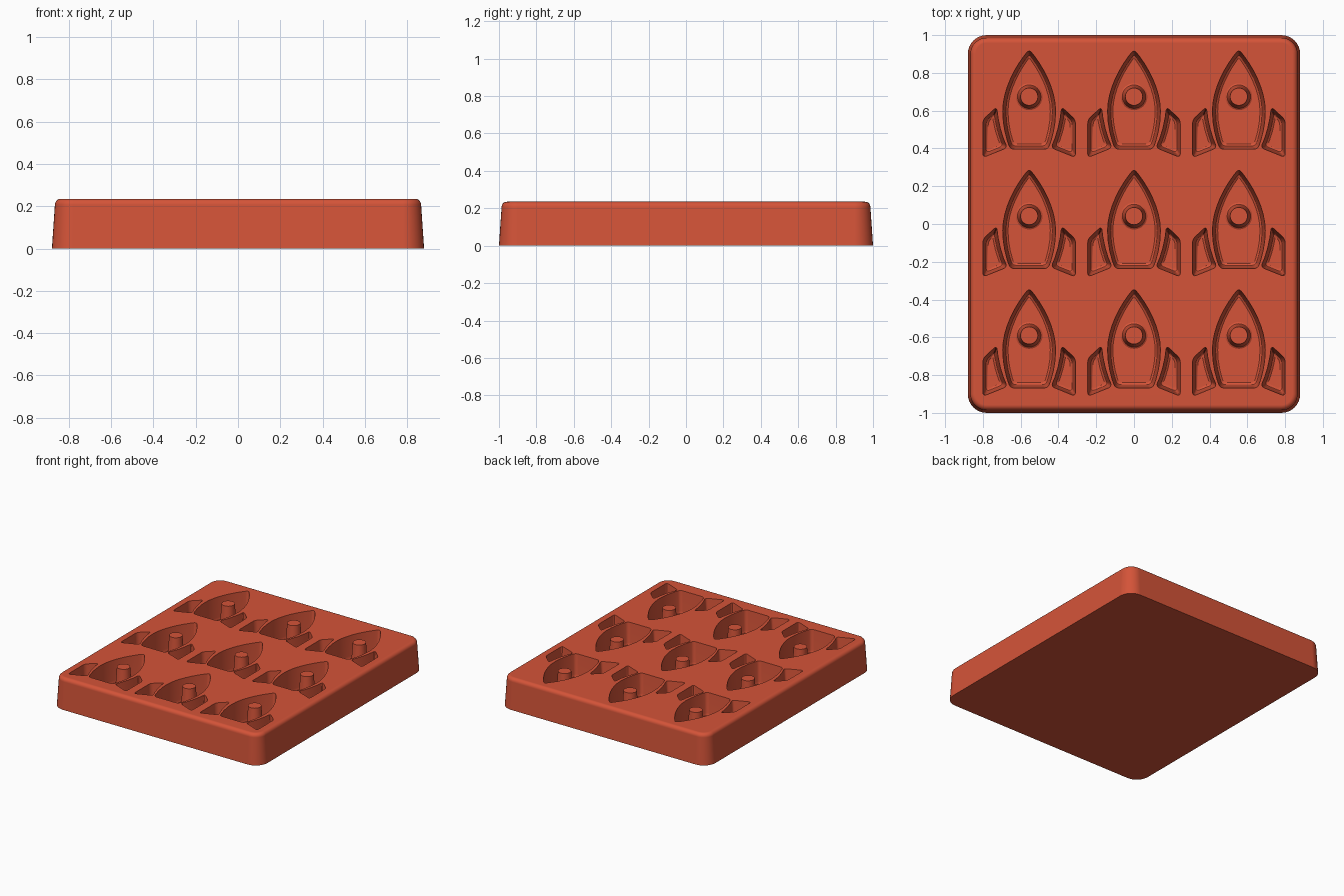
import bpy, bmesh, math
from mathutils import Vector
from mathutils.geometry import interpolate_bezier

TOP, FLOOR = 0.235, 0.06
COL_STEP, ROW_STEP = 0.555, 0.632
POST_Y = 0.042

if "Cube" in bpy.data.objects:
    bpy.data.objects.remove(bpy.data.objects["Cube"])

# Single red-orange silicone colour
red = bpy.data.materials.new("red_orange")
red.use_nodes = True
red.diffuse_color = (0.66, 0.088, 0.04, 1)
red.node_tree.nodes["Principled BSDF"].inputs["Base Color"].default_value = red.diffuse_color


def bezier(a, b, c, d, segments):
    pts = [Vector(p).to_3d() for p in (a, b, c, d)]
    return [p.to_2d() for p in interpolate_bezier(*pts, segments + 1)]


def inset(pts, dist):
    """Move a counter-clockwise outline inward with mitred corners."""
    out = []
    for i, p in enumerate(pts):
        e1 = (p - pts[i - 1]).normalized()
        e2 = (pts[(i + 1) % len(pts)] - p).normalized()
        n1, n2 = Vector((-e1.y, e1.x)), Vector((-e2.y, e2.x))
        out.append(p + (n1 + n2) * dist / (1 + n1.dot(n2)))
    return out


def round_corners(pts, radius, steps=4):
    """Replace sharp corners of an outline with short curves."""
    out = []
    for i, p in enumerate(pts):
        a, b = pts[i - 1] - p, pts[(i + 1) % len(pts)] - p
        if math.pi - a.angle(b) < math.radians(24):
            out.append(p)
            continue
        s = p + a.normalized() * min(radius, a.length * 0.45)
        e = p + b.normalized() * min(radius, b.length * 0.45)
        out += bezier(s, s.lerp(p, 0.6), e.lerp(p, 0.6), e, steps)
    return out


def loft(bm, rings):
    """Closed solid through matching rings of 3D points."""
    loops = [[bm.verts.new(p) for p in ring] for ring in rings]
    n = len(loops[0])
    for lo, hi in zip(loops, loops[1:]):
        for i in range(n):
            j = (i + 1) % n
            bm.faces.new((lo[i], lo[j], hi[j], hi[i]))
    bm.faces.new(loops[0][::-1])
    bm.faces.new(loops[-1])


def make_object(name, bm):
    bmesh.ops.recalc_face_normals(bm, faces=bm.faces)
    mesh = bpy.data.meshes.new(name)
    bm.to_mesh(mesh)
    bm.free()
    mesh.materials.append(red)
    obj = bpy.data.objects.new(name, mesh)
    bpy.context.collection.objects.link(obj)
    return obj


def smooth(obj):
    bpy.ops.object.select_all(action='DESELECT')
    obj.select_set(True)
    bpy.context.view_layer.objects.active = obj
    bpy.ops.object.shade_smooth_by_angle(angle=math.radians(32))
    obj.modifiers.new("even_shading", 'WEIGHTED_NORMAL').keep_sharp = True


# Tray: drafted block with rounded corners and a rounded top edge
def tray_ring(shrink, z, radius=0.1, steps=8):
    ring = []
    for k, (sx, sy) in enumerate(((1, 1), (-1, 1), (-1, -1), (1, -1))):
        cx, cy = sx * (0.88 - radius), sy * (1 - radius)
        for i in range(steps + 1):
            a = math.pi / 2 * (k + i / steps)
            r = radius - shrink
            ring.append((cx + r * math.cos(a), cy + r * math.sin(a), z))
    return ring


EDGE, DRAFT = 0.028, 0.014
bm = bmesh.new()
rings = [tray_ring(0, 0)]
for i in range(6):
    a = math.pi / 2 * i / 5
    rings.append(tray_ring(DRAFT + EDGE * (1 - math.cos(a)), TOP - EDGE + EDGE * math.sin(a)))
loft(bm, rings)
tray = make_object("tray", bm)

# Pocket outlines: pointed hull and two swept fins
side = bezier((0, 0.292), (0.075, 0.205), (0.14, 0.08), (0.14, -0.035), 8)
side += bezier((0.14, -0.035), (0.14, -0.11), (0.122, -0.18), (0.1, -0.236), 4)[1:]
hull = [Vector((-p.x, p.y)) for p in side] + side[:0:-1]
fin = bezier((0.172, -0.012), (0.166, -0.09), (0.145, -0.17), (0.116, -0.228), 4)
fin += [Vector((0.245, -0.28)), Vector((0.245, -0.08))]
mirrored_fin = [Vector((-p.x, p.y)) for p in reversed(fin)]

# Pocket walls: slight draft, then a rounded foot
WALL = ((TOP + 0.02, 0), (TOP, 0), (FLOOR + 0.025, 0.011),
        (FLOOR + 0.008, 0.017), (FLOOR, 0.028))
GRID = [(c * COL_STEP, r * ROW_STEP) for r in (-1, 0, 1) for c in (-1, 0, 1)]
bm = bmesh.new()
for x, y in GRID:
    for outline in (hull, fin, mirrored_fin):
        loft(bm, [[(p.x + x, p.y + y, z) for p in round_corners(inset(outline, d), 0.02)]
                  for z, d in WALL])
cutter = make_object("pocket_cutter", bm)
cutter.hide_render = True

cut = tray.modifiers.new("pockets", 'BOOLEAN')
cut.operation, cut.solver, cut.object = 'DIFFERENCE', 'EXACT', cutter
bpy.context.view_layer.objects.active = tray
bpy.ops.object.modifier_apply(modifier=cut.name)
bpy.data.objects.remove(cutter)
smooth(tray)

# Tapered posts standing in each hull pocket, with a flared foot
POST = ((0.072, FLOOR - 0.005), (0.071, FLOOR), (0.062, FLOOR + 0.006),
        (0.057, FLOOR + 0.02), (0.046, TOP - 0.001))
for x, y in GRID:
    bm = bmesh.new()
    loft(bm, [[(r * math.cos(math.tau * i / 32), r * math.sin(math.tau * i / 32), z)
               for i in range(32)] for r, z in POST])
    post = make_object("window_post", bm)
    post.location = (x, y + POST_Y, 0)
    smooth(post)
